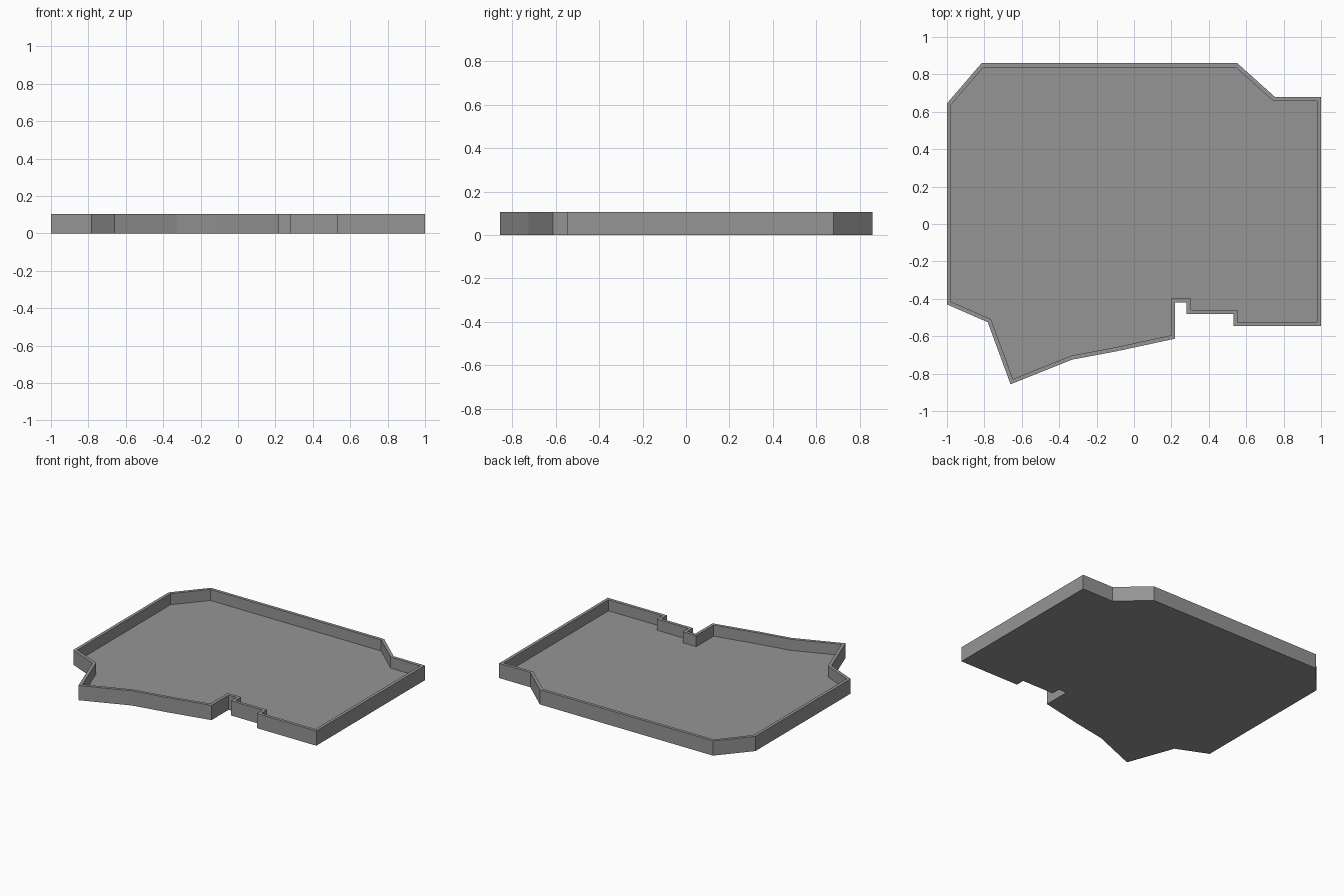
import bpy
import bmesh
from mathutils import Vector

if "Cube" in bpy.data.objects:
    bpy.data.objects.remove(bpy.data.objects["Cube"])

HEIGHT, FLOOR, WALL = 0.105, 0.026, 0.022

# Counter-clockwise outline of the tray
OUTLINE = [Vector(p) for p in (
    (-1, -0.43), (-0.782, -0.525), (-0.66, -0.857), (-0.33, -0.725),
    (-0.09, -0.68), (0.22, -0.613), (0.22, -0.42), (0.282, -0.42),
    (0.282, -0.482), (0.531, -0.482), (0.531, -0.545), (1, -0.545),
    (1, 0.68), (0.753, 0.68), (0.552, 0.86), (-0.815, 0.86), (-1, 0.645))]


def inset(points, d):
    """Move every edge inward by d, with mitred corners."""
    result = []
    for i, p in enumerate(points):
        a = (p - points[i - 1]).normalized()
        b = (points[(i + 1) % len(points)] - p).normalized()
        na, nb = Vector((-a.y, a.x)), Vector((-b.y, b.x))
        result.append(p + (na + nb) * d / (1 + na.dot(nb)))
    return result


grey = bpy.data.materials.new("grey")
grey.diffuse_color = (0.3, 0.3, 0.3, 1)
grey.use_nodes = True
grey.node_tree.nodes["Principled BSDF"].inputs["Base Color"].default_value = grey.diffuse_color

bm = bmesh.new()


def ring(points, z):
    return [bm.verts.new((p.x, p.y, z)) for p in points]


def bridge(low, high):
    n = len(low)
    for i in range(n):
        j = (i + 1) % n
        bm.faces.new((low[i], low[j], high[j], high[i]))


# Underside, outer wall, rim, inner wall and floor as one closed shell
inner = inset(OUTLINE, WALL)
rings = [ring(OUTLINE, 0), ring(OUTLINE, HEIGHT),
         ring(inner, HEIGHT), ring(inner, FLOOR)]
for low, high in zip(rings, rings[1:]):
    bridge(low, high)
bm.faces.new(rings[0][::-1])
bm.faces.new(rings[-1])
bmesh.ops.recalc_face_normals(bm, faces=bm.faces[:])

mesh = bpy.data.meshes.new("walled_tray")
bm.to_mesh(mesh)
bm.free()
mesh.materials.append(grey)
tray = bpy.data.objects.new("walled_tray", mesh)
bpy.context.collection.objects.link(tray)
